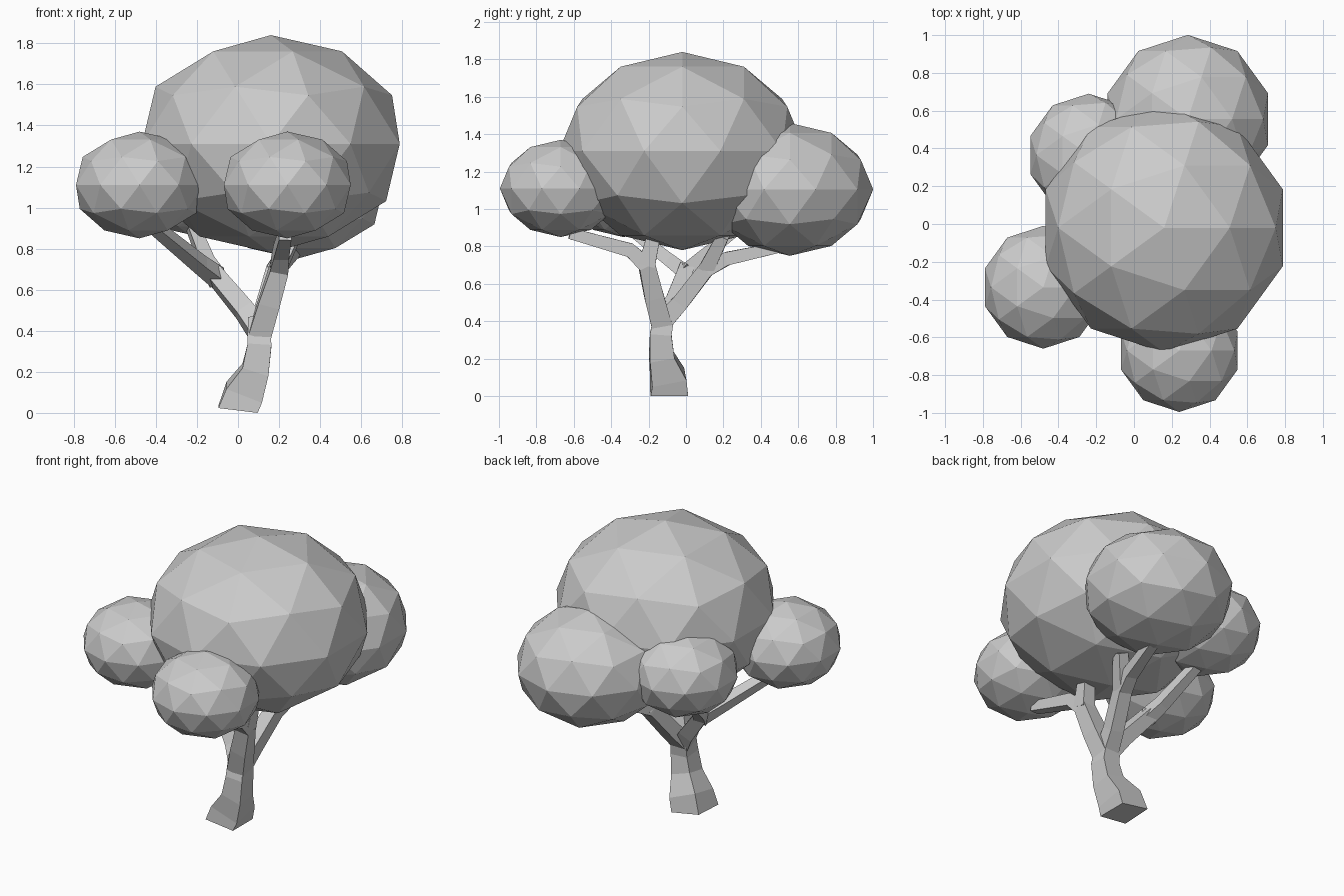
import bpy, bmesh
from mathutils import Vector

cube = bpy.data.objects.get("Cube")
if cube:
    bpy.data.objects.remove(cube, do_unlink=True)

grey = bpy.data.materials.new("plain_grey")
grey.use_nodes = True
grey.diffuse_color = (0.6, 0.6, 0.6, 1)
grey.node_tree.nodes["Principled BSDF"].inputs["Base Color"].default_value = (0.6, 0.6, 0.6, 1)


def finish(name, bm):
    bmesh.ops.recalc_face_normals(bm, faces=bm.faces)
    mesh = bpy.data.meshes.new(name)
    bm.to_mesh(mesh)
    bm.free()
    mesh.materials.append(grey)
    obj = bpy.data.objects.new(name, mesh)
    bpy.context.collection.objects.link(obj)
    return obj


def leaf_ball(name, centre, width, height):
    """Faceted, slightly squashed foliage ball."""
    bm = bmesh.new()
    bmesh.ops.create_icosphere(bm, subdivisions=2, radius=1)
    bmesh.ops.scale(bm, vec=(width, width, height), verts=bm.verts)
    bmesh.ops.translate(bm, vec=centre, verts=bm.verts)
    return finish(name, bm)


def limb(name, path):
    """Square-section limb through (x, y, z, half width) points."""
    bm = bmesh.new()
    points = [Vector(p[:3]) for p in path]
    rings = []
    for i, (p, station) in enumerate(zip(points, path)):
        along = (points[min(i + 1, len(points) - 1)] - points[max(i - 1, 0)]).normalized()
        u = Vector((1, 0, 0))
        u = (u - along * u.dot(along)).normalized()
        v = along.cross(u)
        ring = []
        for a, b in ((-1, -1), (1, -1), (1, 1), (-1, 1)):
            co = p + (u * a + v * b) * station[3]
            co.z = max(co.z, 0)
            ring.append(bm.verts.new(co))
        rings.append(ring)
    for low, high in zip(rings, rings[1:]):
        for k in range(4):
            n = (k + 1) % 4
            bm.faces.new((low[k], low[n], high[n], high[k]))
    bm.faces.new(rings[0][::-1])
    bm.faces.new(rings[-1])
    return finish(name, bm)


# Foliage
leaf_ball("crown", (0.16, -0.02, 1.31), 0.66, 0.53).scale = (1, 1, 1)
leaf_ball("back_foliage", (0.285, 0.555, 1.105), 0.446, 0.355)
leaf_ball("front_foliage", (0.24, -0.67, 1.11), 0.325, 0.26)
leaf_ball("right_front_foliage", (-0.48, -0.335, 1.11), 0.325, 0.26)
leaf_ball("right_back_foliage", (-0.24, 0.365, 1.13), 0.325, 0.26)

# Trunk with a flared foot
limb("trunk", [(0, -0.09, 0, 0.1), (0.03, -0.095, 0.1, 0.093),
               (0.085, -0.13, 0.21, 0.066), (0.105, -0.135, 0.33, 0.058),
               (0.1, -0.11, 0.46, 0.052)])

# Front bough, reaching the front foliage and the crown
limb("front_bough", [(0.105, -0.13, 0.38, 0.055), (0.15, -0.17, 0.53, 0.052),
                     (0.2, -0.21, 0.7, 0.045), (0.21, -0.3, 0.78, 0.038),
                     (0.23, -0.62, 0.87, 0.03)])
limb("front_twig", [(0.2, -0.21, 0.7, 0.045), (0.22, -0.17, 0.87, 0.035)])

# Right bough, forking to both right-hand foliage balls
limb("right_bough", [(0.1, -0.12, 0.4, 0.05), (0.03, -0.07, 0.5, 0.045),
                     (-0.12, 0.0, 0.68, 0.04)])
limb("right_front_twig", [(-0.1, 0.0, 0.66, 0.04), (-0.18, -0.08, 0.72, 0.035),
                          (-0.4, -0.31, 0.9, 0.028)])
limb("right_back_twig", [(-0.1, -0.02, 0.65, 0.04), (-0.15, 0.07, 0.73, 0.035),
                         (-0.23, 0.32, 0.93, 0.028)])

# Back bough, reaching the back foliage and the crown
limb("back_bough", [(0.105, -0.12, 0.4, 0.05), (0.13, -0.03, 0.5, 0.045),
                    (0.18, 0.11, 0.68, 0.042), (0.21, 0.22, 0.735, 0.036),
                    (0.28, 0.52, 0.8, 0.028)])
limb("back_twig", [(0.18, 0.11, 0.68, 0.042), (0.27, 0.2, 0.86, 0.032)])
